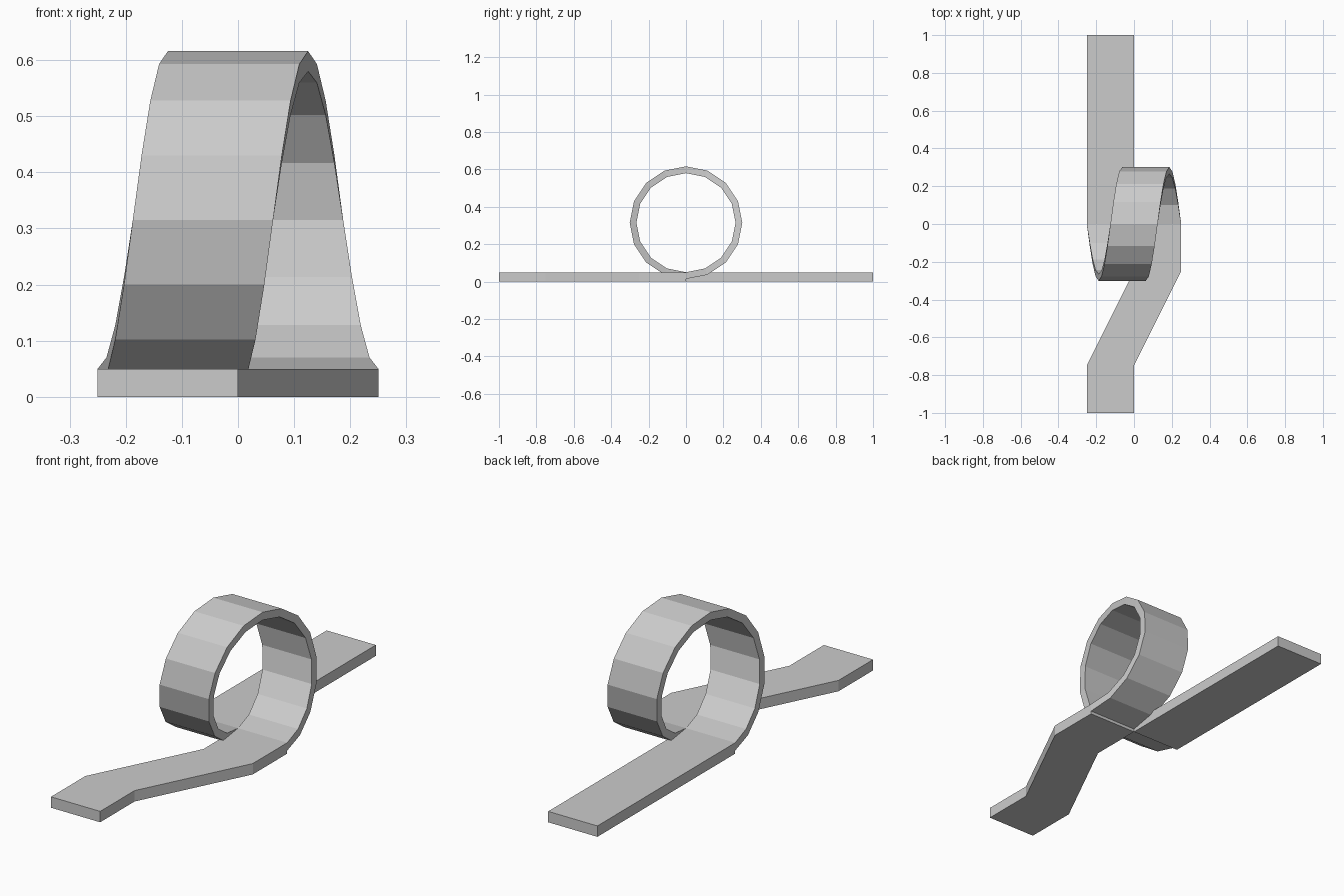
import bpy, bmesh, math

if "Cube" in bpy.data.objects:
    bpy.data.objects.remove(bpy.data.objects["Cube"])

W = 0.25          # track width
T = 0.05          # track thickness
R_IN, R_OUT = 0.265, 0.301
CZ = T + R_IN     # loop centre height
SEGS = 16


def sweep(name, sections):
    """Flat-shaded capped ribbon: each section is (x_centre, lower (y, z), upper (y, z))."""
    bm = bmesh.new()
    rings = []
    for x, (ya, za), (yb, zb) in sections:
        l, r = x - W / 2, x + W / 2
        rings.append([bm.verts.new(c) for c in
                      ((l, ya, za), (r, ya, za), (r, yb, zb), (l, yb, zb))])
    for a, b in zip(rings, rings[1:]):
        for i in range(4):
            j = (i + 1) % 4
            bm.faces.new((a[i], a[j], b[j], b[i]))
    bm.faces.new(rings[0])
    bm.faces.new(rings[-1])
    bmesh.ops.recalc_face_normals(bm, faces=bm.faces)
    mesh = bpy.data.meshes.new(name)
    bm.to_mesh(mesh)
    bm.free()
    obj = bpy.data.objects.new(name, mesh)
    bpy.context.collection.objects.link(obj)
    return obj


def flat(points):
    return [(x, (y, 0), (y, T)) for x, y in points]


def loop_section(i):
    t = i / SEGS
    a = 2 * math.pi * t
    s, c = math.sin(a), math.cos(a)
    return (W / 2 - W * t,
            (R_OUT * s, CZ - R_OUT * c),
            (R_IN * s, CZ - R_IN * c))


# entry track with sideways jog
sweep("entry_track", flat([(-W / 2, -1), (-W / 2, -0.75), (W / 2, -0.25), (W / 2, 0)]))
# corkscrew loop, one turn shifting one track width
sweep("loop", [loop_section(i) for i in range(SEGS + 1)])
# straight exit track
sweep("exit_track", flat([(-W / 2, 0), (-W / 2, 1)]))
